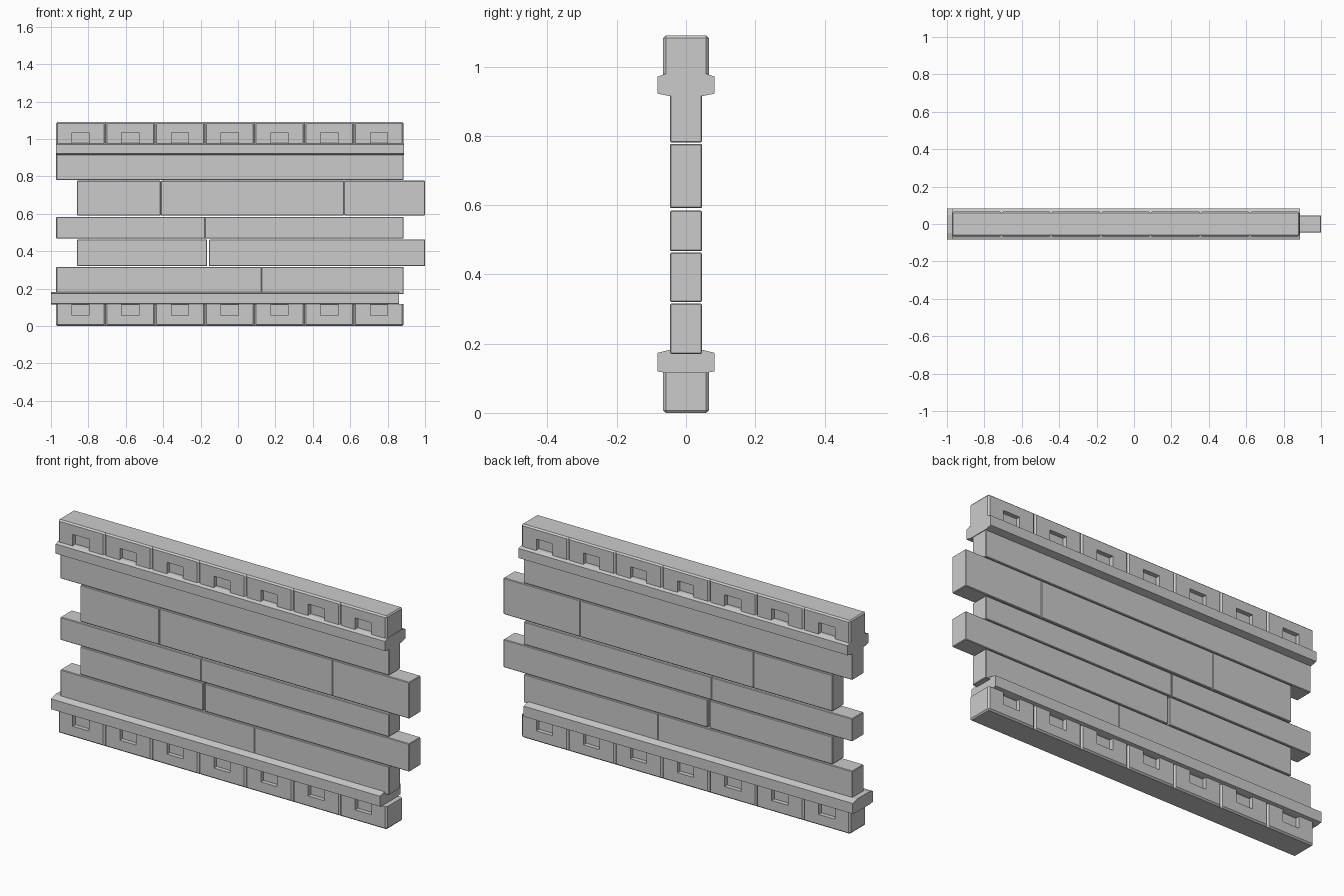
import bpy, bmesh

if "Cube" in bpy.data.objects:
    bpy.data.objects.remove(bpy.data.objects["Cube"])

X0, X1, STEP = -0.972, 0.885, 0.266


def finish(name, bm):
    bmesh.ops.recalc_face_normals(bm, faces=bm.faces[:])
    me = bpy.data.meshes.new(name)
    bm.to_mesh(me)
    bm.free()
    ob = bpy.data.objects.new(name, me)
    bpy.context.collection.objects.link(ob)
    return ob


def add_box(bm, x0, x1, y0, y1, z0, z1):
    vs = bmesh.ops.create_cube(bm, size=1)["verts"]
    for v in vs:
        v.co.x = x1 if v.co.x > 0 else x0
        v.co.y = y1 if v.co.y > 0 else y0
        v.co.z = z1 if v.co.z > 0 else z0


def loft(name, loops):
    """Closed skin through point loops, capped at both ends."""
    bm = bmesh.new()
    rings = [[bm.verts.new(p) for p in loop] for loop in loops]
    n = len(rings[0])
    for a, b in zip(rings, rings[1:]):
        for i in range(n):
            j = (i + 1) % n
            bm.faces.new((a[i], a[j], b[j], b[i]))
    bm.faces.new(rings[0])
    bm.faces.new(rings[-1])
    return finish(name, bm)


# Block rails: long bars with V grooves and square pockets on both sides
def rail(name, z_ledge, z_edge):
    Y, YI, C = 0.066, 0.058, 0.008
    side = [(X0, YI), (X0 + C, Y)]
    for i in range(6):
        x = -0.709 + STEP * i
        side += [(x - C, Y), (x, YI), (x + C, Y)]
    side += [(X1 - C, Y), (X1, YI)]
    outline = side + [(x, -y) for x, y in reversed(side)]
    s = 1 if z_edge > z_ledge else -1
    cap = [(min(max(x, X0 + C * 0.7), X1 - C * 0.7), YI if y > 0 else -YI)
           for x, y in outline]
    ob = loft(name, [[(x, y, z_ledge) for x, y in outline],
                     [(x, y, z_edge - s * 0.007) for x, y in outline],
                     [(x, y, z_edge) for x, y in cap]])
    bm = bmesh.new()
    top_or_bottom = sorted((z_ledge - s * 0.02, z_ledge + s * 0.061))
    for i in range(7):
        x = -0.842 + STEP * i
        for y0, y1 in ((-0.1, -Y + 0.022), (Y - 0.022, 0.1)):
            add_box(bm, x - 0.046, x + 0.046, y0, y1, *top_or_bottom)
    cutter = finish(name + "_cutter", bm)
    cutter.hide_render = True
    mod = ob.modifiers.new("pockets", "BOOLEAN")
    mod.object, mod.operation, mod.solver = cutter, "DIFFERENCE", "EXACT"
    bpy.context.view_layer.objects.active = ob
    bpy.ops.object.modifier_apply(modifier=mod.name)
    bpy.data.objects.remove(cutter)


rail("top_rail", 0.975, 1.09)
rail("bottom_rail", 0.117, 0.0)


# Ledges: chamfered mouldings beside the rails
def ledge(name, x0, x1, half):
    prof = half + [(-y, z) for y, z in reversed(half)]
    loft(name, [[(x, y, z) for y, z in prof] for x in (x0, x1)])


ledge("top_ledge", X0, 0.888,
      [(0.048, 0.915), (0.083, 0.922), (0.083, 0.971), (0.06, 0.979)])
ledge("bottom_ledge", -1.0, 0.86,
      [(0.06, 0.116), (0.083, 0.12), (0.083, 0.173), (0.048, 0.182)])

# Planks: staggered courses, each cut at the given joints
courses = [
    (0.170, 0.316, X0, X1, [0.125], 0.0),
    (0.320, 0.463, -0.86, 1.0, [-0.16], 0.010),
    (0.467, 0.584, X0, X1, [-0.177], 0.0),
    (0.591, 0.777, -0.86, 1.0, [-0.413, 0.567], 0.0),
    (0.781, 0.922, X0, X1, [], 0.0),
]
for r, (z0, z1, a, b, joints, gap) in enumerate(courses):
    ends = [a] + joints + [b]
    for i, (p, q) in enumerate(zip(ends, ends[1:])):
        bm = bmesh.new()
        add_box(bm, p + (gap / 2 if i else 0),
                q - (gap / 2 if i < len(joints) else 0),
                -0.046, 0.046, z0, z1)
        bmesh.ops.bevel(bm, geom=bm.edges[:], offset=0.003, segments=1,
                        affect="EDGES")
        finish(f"plank_{r + 1}_{i + 1}", bm)
